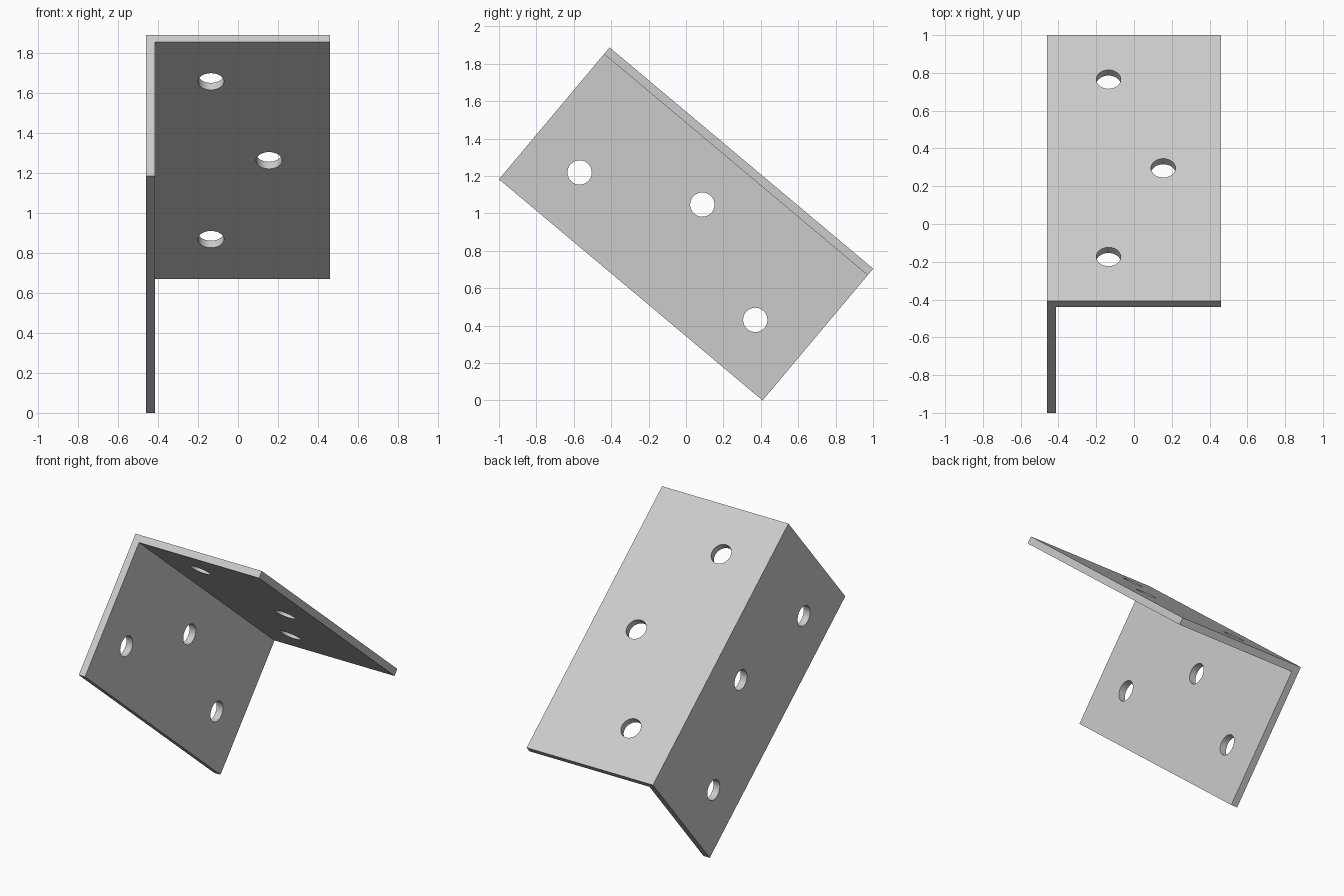
import bpy
import bmesh
from math import radians, pi, sin
from mathutils import Matrix, Vector

cube = bpy.data.objects.get("Cube")
if cube:
    bpy.data.objects.remove(cube, do_unlink=True)

LENGTH, WIDTH, THICK = 1.84, 0.92, 0.046
TILT = radians(40)
HOLE_RADIUS = 0.065
HALF = WIDTH / 2

grey = bpy.data.materials.new("plain grey metal")
grey.use_nodes = True
colour = (0.6, 0.6, 0.6, 1)
grey.diffuse_color = colour
grey.node_tree.nodes["Principled BSDF"].inputs["Base Color"].default_value = colour


def make_object(name, bm):
    bmesh.ops.recalc_face_normals(bm, faces=bm.faces)
    mesh = bpy.data.meshes.new(name)
    bm.to_mesh(mesh)
    bm.free()
    mesh.materials.append(grey)
    obj = bpy.data.objects.new(name, mesh)
    bpy.context.collection.objects.link(obj)
    return obj


# L-shaped section pushed along the length
profile = [(-HALF, 0), (THICK - HALF, 0), (THICK - HALF, WIDTH - THICK),
           (HALF, WIDTH - THICK), (HALF, WIDTH), (-HALF, WIDTH)]
bm = bmesh.new()
section = bm.faces.new([bm.verts.new((x, 0, z)) for x, z in profile])
pushed = bmesh.ops.extrude_face_region(bm, geom=[section])["geom"]
bmesh.ops.translate(bm, vec=(0, LENGTH, 0),
                    verts=[g for g in pushed if isinstance(g, bmesh.types.BMVert)])
bracket = make_object("angle_bracket", bm)

# Staggered drill holes: (distance along, distance from corner on wall, on top plate)
NEAR, FAR = 0.325, 0.615
holes = [(0.307, FAR, NEAR), (0.92, NEAR, FAR), (1.533, FAR, NEAR)]
bm = bmesh.new()


def drill(location, rotation):
    bmesh.ops.create_cone(bm, cap_ends=True, segments=48, radius1=HOLE_RADIUS,
                          radius2=HOLE_RADIUS, depth=THICK * 4,
                          matrix=Matrix.Translation(Vector(location)) @ rotation)


for along, on_wall, on_top in holes:
    drill((THICK / 2 - HALF, along, WIDTH - on_wall), Matrix.Rotation(pi / 2, 4, "Y"))
    drill((on_top - HALF, along, WIDTH - THICK / 2), Matrix.Identity(4))
drills = make_object("hole_cutter", bm)
drills.hide_render = True

# Cut the holes, then discard the cutter
cut = bracket.modifiers.new("holes", "BOOLEAN")
cut.operation = "DIFFERENCE"
cut.solver = "EXACT"
cut.object = drills
bpy.ops.object.select_all(action="DESELECT")
bpy.context.view_layer.objects.active = bracket
bracket.select_set(True)
bpy.ops.object.modifier_apply(modifier=cut.name)
bpy.data.objects.remove(drills, do_unlink=True)
bpy.ops.object.shade_smooth_by_angle(angle=radians(30))

# Tilt the bracket so it rests on its lower rear corner
bracket.matrix_world = (Matrix.Translation((0, -1, LENGTH * sin(TILT)))
                        @ Matrix.Rotation(-TILT, 4, "X"))
